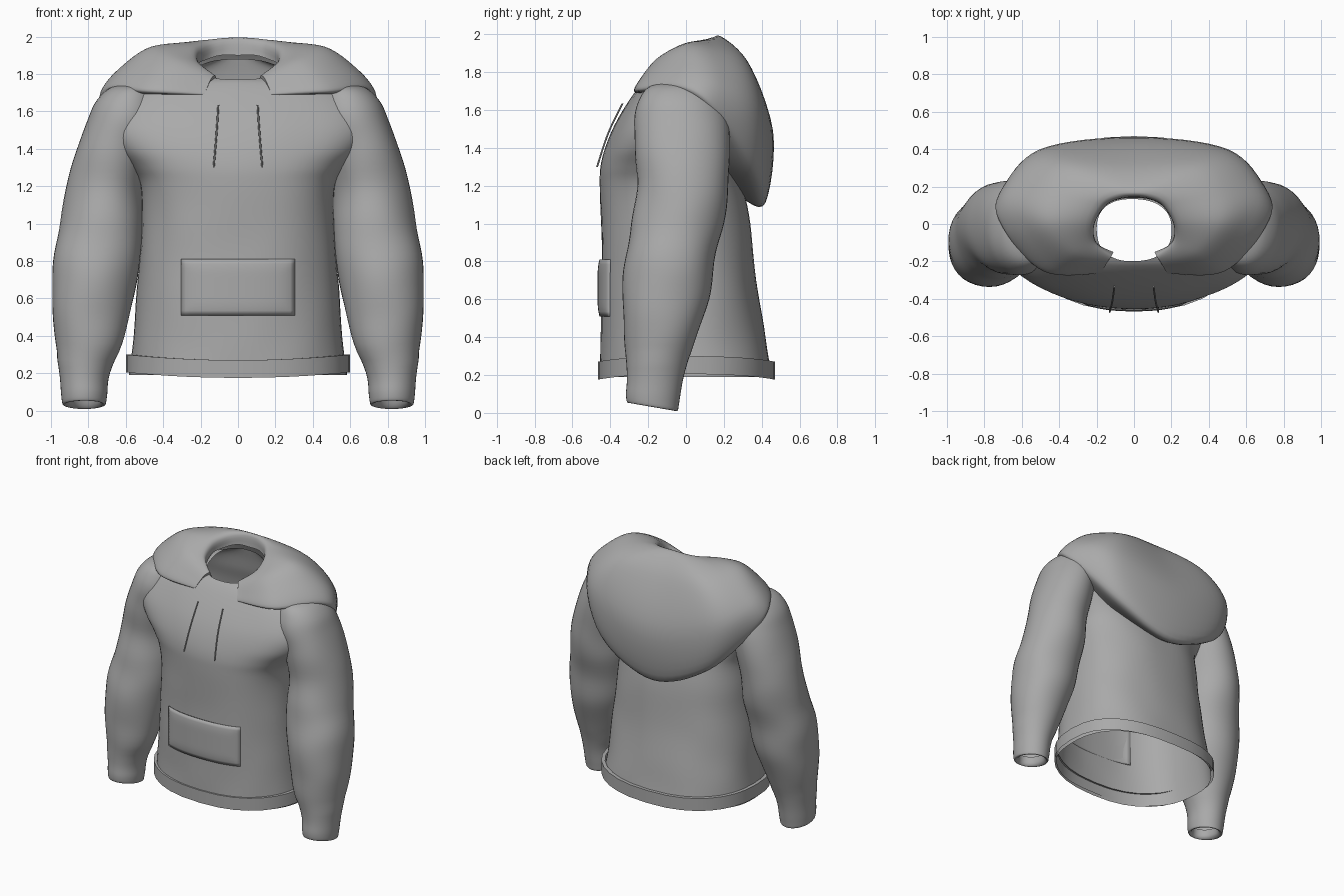
import bpy, bmesh, math
from mathutils import Vector, noise

if "Cube" in bpy.data.objects:
    bpy.data.objects.remove(bpy.data.objects["Cube"], do_unlink=True)

fabric = bpy.data.materials.new("grey fabric")
fabric.use_nodes = True
grey = (0.4, 0.4, 0.4, 1)
fabric.diffuse_color = grey
fabric.node_tree.nodes["Principled BSDF"].inputs["Base Color"].default_value = grey


def spline(rows, steps):
    """Catmull-Rom interpolation through equal-length rows of numbers."""
    out = []
    last = len(rows) - 1
    for i in range(last):
        a, b, c, d = (rows[max(0, min(last, i + k))] for k in (-1, 0, 1, 2))
        for s in range(steps):
            t = s / steps
            out.append([q + 0.5 * t * (r - p + t * (2 * p - 5 * q + 4 * r - w
                        + t * (3 * (q - r) + w - p)))
                        for p, q, r, w in zip(a, b, c, d)])
    return out + [list(rows[-1])]


def loft(name, rings, closed=True, caps=(), angle=40):
    """Skin a list of point rings; caps lists the ring indices to fill."""
    bm = bmesh.new()
    grid = [[bm.verts.new(p) for p in ring] for ring in rings]
    n = len(grid[0])
    for lo, hi in zip(grid, grid[1:]):
        for i in range(n if closed else n - 1):
            j = (i + 1) % n
            bm.faces.new((lo[i], lo[j], hi[j], hi[i]))
    for k in caps:
        bm.faces.new(grid[k])
    bmesh.ops.recalc_face_normals(bm, faces=bm.faces)
    mesh = bpy.data.meshes.new(name)
    bm.to_mesh(mesh)
    bm.free()
    mesh.materials.append(fabric)
    obj = bpy.data.objects.new(name, mesh)
    bpy.context.collection.objects.link(obj)
    bpy.ops.object.select_all(action='DESELECT')
    obj.select_set(True)
    bpy.context.view_layer.objects.active = obj
    bpy.ops.object.shade_smooth_by_angle(angle=math.radians(angle))
    return obj


def section(row, n, power, side=1, fold=0.0):
    """Rounded ring from (z front, z back, x min, x max, y front, y back)."""
    zf, zb, x0, x1, y0, y1 = row
    ring = []
    for i in range(n):
        t = math.tau * i / n
        c, s = math.cos(t), math.sin(t)
        c = math.copysign(abs(c) ** (2 / power), c)
        s = math.copysign(abs(s) ** (2 / power), s)
        p = Vector(((x0 + x1) / 2 + (x1 - x0) / 2 * c,
                    (y0 + y1) / 2 + (y1 - y0) / 2 * s,
                    zf + (zb - zf) * (s + 1) / 2))
        p += Vector((c, s, 0)) * noise.noise(p * 4) * fold
        ring.append((p.x * side, p.y, p.z))
    return ring


# Torso: open at the hem and neck, widening into the shoulders above the armpits
torso = [(z, zb, -w, w, yf, yb) for z, zb, w, yf, yb in (
    (.19, .19, .583, -.455, .455), (.4, .4, .56, -.45, .42), (.7, .7, .535, -.445, .37),
    (1, 1, .515, -.45, .34), (1.2, 1.2, .52, -.455, .3), (1.3, 1.3, .57, -.45, .27),
    (1.4, 1.4, .66, -.425, .24), (1.5, 1.5, .71, -.385, .22), (1.6, 1.6, .69, -.33, .2),
    (1.7, 1.7, .6, -.265, .17), (1.75, 1.81, .4, -.225, .15), (1.77, 1.88, .2, -.2, .135))]
loft("torso", [section(r, 64, 2.4, fold=.006) for r in spline(torso, 5)])

# Hem band, rising a little at the sides
hem = []
for z, grow in ((.27, -.01), (.27, .015), (.175, .015)):
    w = .585 + grow
    ring = section((z, z, -w, w, -.45 - grow, .455 + grow), 32, 2.4)
    hem.append([(x, y, h + .03 * (x / w) ** 2) for x, y, h in ring])
loft("hem_band", hem, angle=20)

# Sleeves with a rolled cuff edge
sleeve = [
    (.12, .09, .74, .9, -.28, -.08), (.07, .03, .735, .905, -.29, -.065),
    (.055, .01, .71, .935, -.31, -.045), (.1, .06, .7, .945, -.317, -.035),
    (.2, .2, .685, .955, -.312, -.01), (.4, .4, .605, .985, -.325, .05),
    (.6, .6, .56, 1, -.333, .12), (.8, .8, .525, .99, -.325, .155),
    (1, 1, .505, .955, -.29, .2), (1.2, 1.2, .5, .92, -.255, .22),
    (1.4, 1.4, .46, .867, -.27, .225), (1.55, 1.55, .42, .812, -.275, .215),
    (1.65, 1.65, .42, .765, -.25, .185), (1.72, 1.72, .45, .69, -.2, .13),
    (1.75, 1.75, .5, .6, -.1, .05)]
for name, side in (("left_sleeve", 1), ("right_sleeve", -1)):
    rings = [section(r, 40, 2, side, .012 if r[0] > .3 else 0) for r in spline(sleeve, 5)]
    loft(name, rings, caps=(-1,))

# Hood lying on the shoulders: profiles run from the neck lining over to the tucked edge
half = [
    ((.11, -.15, 1.74), (.12, -.17, 1.79), (.14, -.2, 1.78),
     (.16, -.235, 1.74), (.18, -.265, 1.69), (.18, -.22, 1.69)),
    ((.2, -.1, 1.79), (.22, -.1, 1.87), (.33, -.15, 1.875),
     (.42, -.21, 1.8), (.48, -.255, 1.71), (.47, -.19, 1.69)),
    ((.215, 0, 1.85), (.235, 0, 1.94), (.45, 0, 1.945),
     (.6, -.02, 1.84), (.695, -.03, 1.73), (.65, -.02, 1.69)),
    ((.16, .09, 1.88), (.18, .11, 1.975), (.45, .16, 1.925),
     (.665, .18, 1.76), (.72, .16, 1.61), (.66, .12, 1.57)),
    ((.09, .13, 1.9), (.1, .16, 1.99), (.35, .31, 1.87),
     (.5, .395, 1.61), (.45, .37, 1.28), (.39, .2, 1.31)),
    ((0, .14, 1.9), (0, .17, 1.995), (0, .32, 1.85),
     (0, .46, 1.49), (0, .42, 1.11), (0, .3, 1.13))]
mirrored = [[(-x, y, z) for x, y, z in profile] for profile in half[-2::-1]]
flat = [[v for point in profile for v in point] for profile in half + mirrored]
hood = []
for row in spline(flat, 8):
    hood.append(spline([row[i:i + 3] for i in range(0, len(row), 3)], 6))
loft("hood", hood, closed=False, caps=(0, -1), angle=60)

# Front pocket: a padded panel that follows the curve of the torso
pocket = []
cols, rows = 24, 12
for j in range(rows + 1):
    line = []
    for i in range(cols + 1):
        x = .305 * (2 * i / cols - 1)
        z = .51 + .3 * j / rows
        edge = min(i, cols - i, j, rows - j)
        rise = (.012, .018, .021, .022)[min(edge, 3)]
        y = -.445 * (1 - abs(x / .54) ** 2.4) ** (1 / 2.4)
        line.append((x, y - rise, z))
    pocket.append(line)
panel = loft("front_pocket", pocket, closed=False)
thick = panel.modifiers.new("padding", 'SOLIDIFY')
thick.thickness = .012
thick.offset = -1

# Drawstrings
for name, side in (("left_drawstring", 1), ("right_drawstring", -1)):
    path = spline([(.105, -.335, 1.635), (.115, -.41, 1.48), (.13, -.47, 1.3)], 8)
    rings = []
    for x, y, z in path:
        rings.append([(side * x + .005 * math.cos(a), y + .005 * math.sin(a), z)
                      for a in (math.tau * k / 8 for k in range(8))])
    loft(name, rings, caps=(0, -1))
